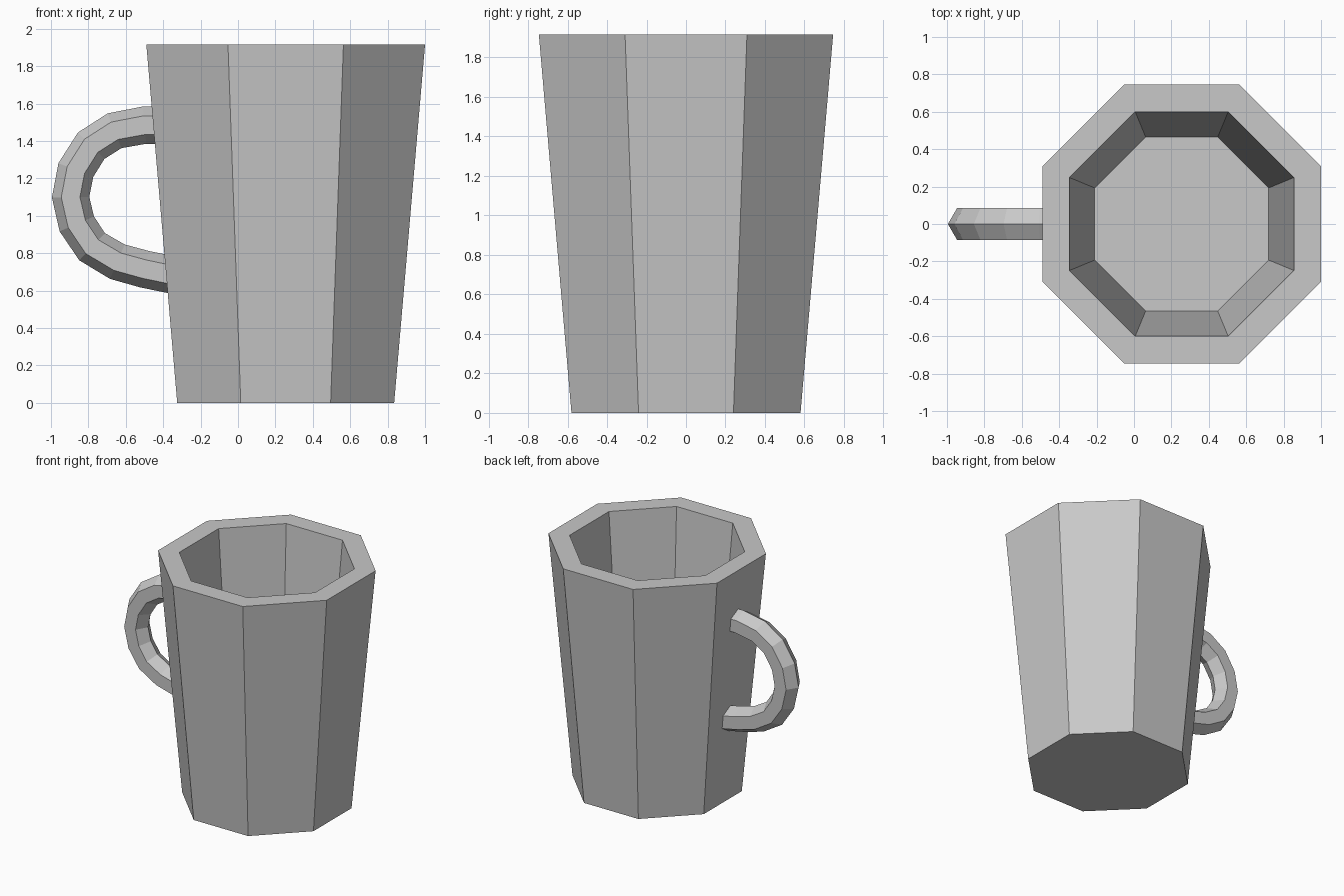
import bpy, bmesh
from math import cos, sin, pi
from mathutils import Vector

cube = bpy.data.objects.get("Cube")
if cube:
    bpy.data.objects.remove(cube, do_unlink=True)

# One plain grey for the whole mug
grey = bpy.data.materials.new("plain grey")
grey.use_nodes = True
colour = (0.58, 0.58, 0.58, 1)
grey.diffuse_color = colour
grey.node_tree.nodes["Principled BSDF"].inputs["Base Color"].default_value = colour


def loft(name, rings):
    """Skin a list of rings into a closed, flat shaded solid."""
    bm = bmesh.new()
    loops = [[bm.verts.new(p) for p in ring] for ring in rings]
    n = len(loops[0])
    for a, b in zip(loops, loops[1:]):
        for i in range(n):
            j = (i + 1) % n
            bm.faces.new((a[i], a[j], b[j], b[i]))
    bm.faces.new(loops[0])
    bm.faces.new(loops[-1])
    bmesh.ops.recalc_face_normals(bm, faces=bm.faces)
    mesh = bpy.data.meshes.new(name)
    bm.to_mesh(mesh)
    bm.free()
    mesh.materials.append(grey)
    obj = bpy.data.objects.new(name, mesh)
    bpy.context.collection.objects.link(obj)
    return obj


# Eight sided body: base, outer rim, inner rim, inner floor
CENTRE_X = 0.255


def octagon(apothem, z):
    r = apothem / cos(pi / 8)
    angles = [(i + 0.5) * pi / 4 for i in range(8)]
    return [Vector((CENTRE_X + r * cos(a), r * sin(a), z)) for a in angles]


profile = [(0.58, 0), (0.745, 1.915), (0.6, 1.915), (0.465, 0.35)]
loft("mug_body", [octagon(a, z) for a, z in profile])

# Handle: hexagonal section swept along a bent path, ends sunk in the wall
path = [Vector((x, 0, z)) for x, z in [
    (-0.37, 1.485), (-0.5, 1.485), (-0.66, 1.455), (-0.785, 1.375),
    (-0.867, 1.245), (-0.895, 1.1), (-0.862, 0.957), (-0.78, 0.835),
    (-0.645, 0.755), (-0.5, 0.715), (-0.33, 0.68)]]
side = Vector((0, 1, 0))
rings = []
for i, p in enumerate(path):
    before = (p - path[max(i - 1, 0)]).normalized()
    after = (path[min(i + 1, len(path) - 1)] - p).normalized()
    out = (before + after).normalized().cross(side)
    rings.append([p + 0.1 * (out * cos(k * pi / 3) + side * sin(k * pi / 3))
                  for k in range(6)])
loft("handle", rings)
